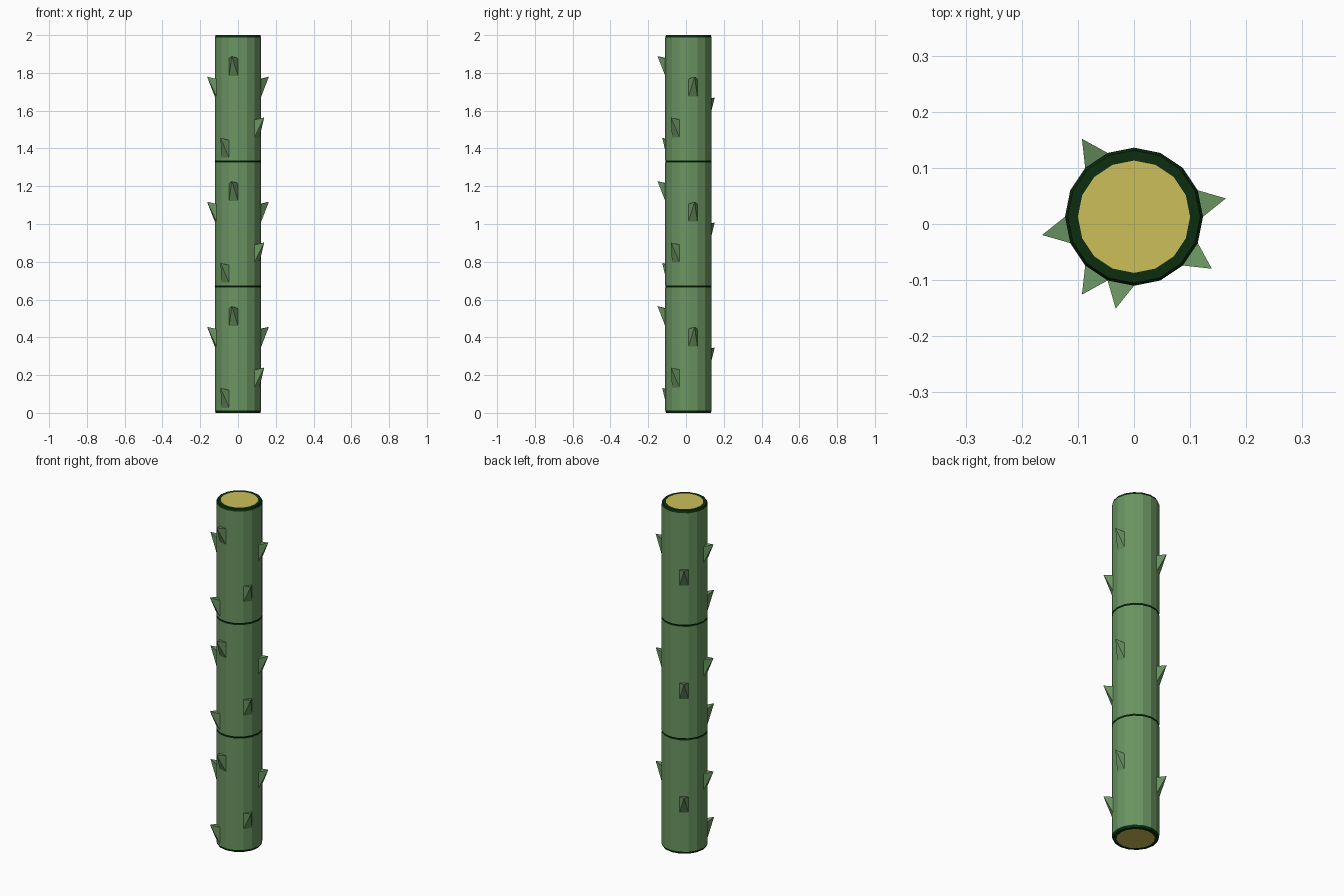
import bpy, bmesh, math
from mathutils import Vector

cube = bpy.data.objects.get("Cube")
if cube:
    bpy.data.objects.remove(cube, do_unlink=True)

SIDES, RADIUS, CORE = 16, 0.123, 0.1
CENTRE_Y = 0.013
LENGTH, PITCH, RIM = 0.676, 0.662, 0.013
THORN_REACH, THORN_HEIGHT = 0.167, 0.105


def material(name, rgb):
    mat = bpy.data.materials.new(name)
    mat.use_nodes = True
    mat.diffuse_color = (*rgb, 1)
    bsdf = mat.node_tree.nodes["Principled BSDF"]
    bsdf.inputs["Base Color"].default_value = (*rgb, 1)
    bsdf.inputs["Roughness"].default_value = 0.8
    return mat


green = material("stalk green", (0.145, 0.3, 0.12))
dark = material("dark rim green", (0.004, 0.027, 0.005))
yellow = material("pith yellow", (0.6, 0.52, 0.1))


def make_object(name, bm, mats, z):
    bmesh.ops.recalc_face_normals(bm, faces=bm.faces)
    mesh = bpy.data.meshes.new(name)
    bm.to_mesh(mesh)
    bm.free()
    for mat in mats:
        mesh.materials.append(mat)
    obj = bpy.data.objects.new(name, mesh)
    obj.location = (0, CENTRE_Y, z)
    bpy.context.collection.objects.link(obj)


def polar(radius, angle, z):
    return Vector((radius * math.cos(angle), radius * math.sin(angle), z))


def section(name, z):
    """One stalk section: green wall, dark rims, yellow pith at both ends."""
    bm = bmesh.new()
    inset = RADIUS - 0.005
    profile = [(CORE, 0), (inset, 0), (RADIUS, RIM),
               (RADIUS, LENGTH - RIM), (inset, LENGTH), (CORE, LENGTH)]
    rings = [[bm.verts.new(polar(r, math.tau * i / SIDES, h)) for i in range(SIDES)]
             for r, h in profile]
    for k, (low, high) in enumerate(zip(rings, rings[1:])):
        for i in range(SIDES):
            j = (i + 1) % SIDES
            face = bm.faces.new((low[i], low[j], high[j], high[i]))
            face.material_index = 0 if k == 2 else 1
    for ring in (rings[0], rings[-1]):
        bm.faces.new(ring).material_index = 2
    make_object(name, bm, (green, dark, yellow), z)


def thorn(name, side, top, z):
    """Upward-pointing pyramid growing from one side of the stalk."""
    bm = bmesh.new()
    half = math.pi / SIDES
    angle = (side + 0.5) * 2 * half
    base = [bm.verts.new(polar(RADIUS, angle + s * half, h))
            for s, h in ((-1, top - THORN_HEIGHT), (1, top - THORN_HEIGHT),
                         (1, top - 0.012), (-1, top - 0.012))]
    tip = bm.verts.new(polar(THORN_REACH, angle, top))
    bm.faces.new(base)
    for a, b in zip(base, base[1:] + base[:1]):
        bm.faces.new((a, b, tip))
    make_object(name, bm, (green,), z)


# Side number and tip height of each thorn, repeated on every section
THORNS = [(0, 0.456), (5, 0.346), (8, 0.456), (10, 0.132), (11, 0.565), (14, 0.24)]

for n, label in enumerate(("lower", "middle", "upper")):
    section(f"{label}_section", n * PITCH)
    for t, (side, top) in enumerate(THORNS):
        thorn(f"{label}_thorn_{t + 1}", side, top, n * PITCH)
